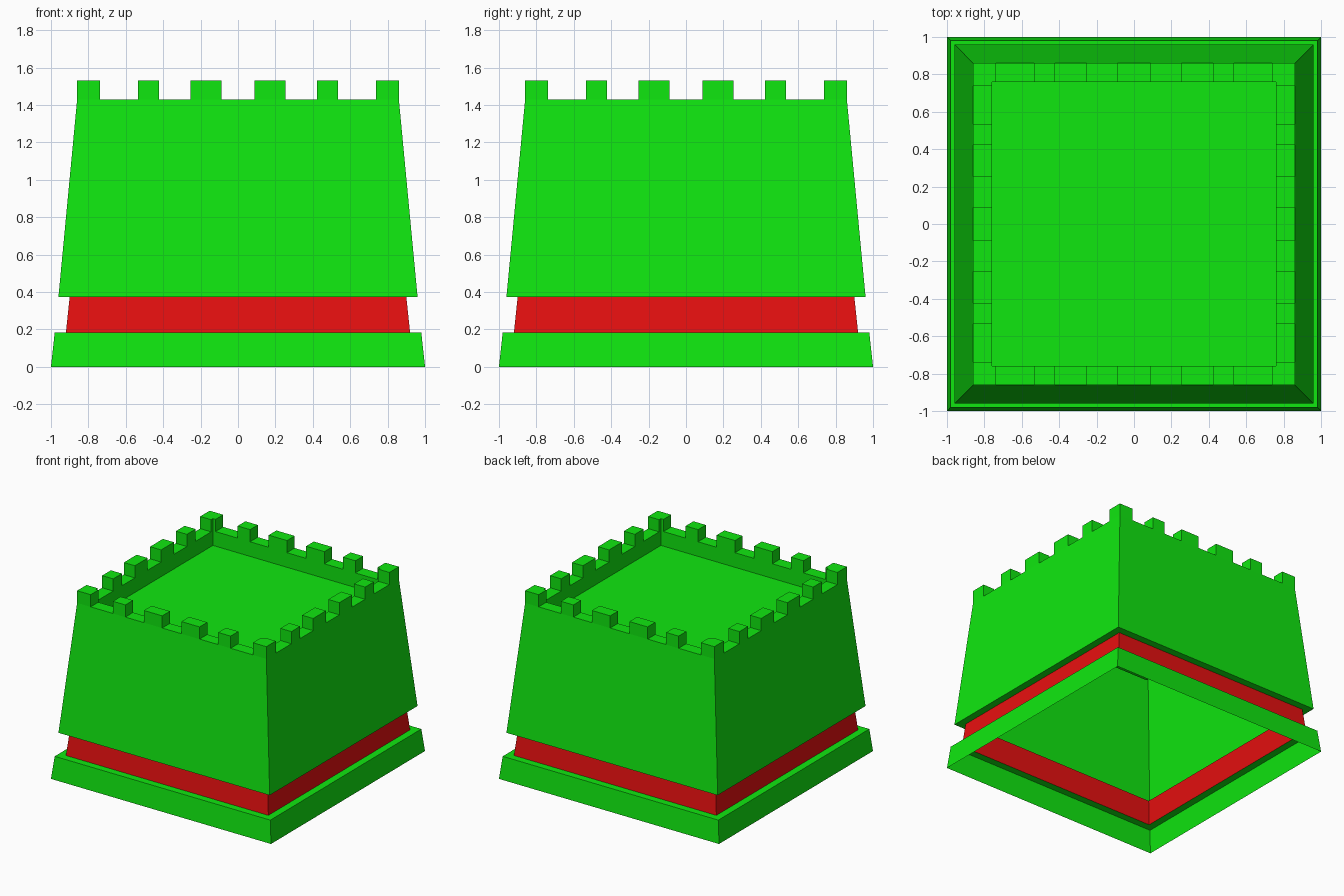
import bpy
import bmesh
from mathutils import Matrix
from math import pi

if "Cube" in bpy.data.objects:
    bpy.data.objects.remove(bpy.data.objects["Cube"])


def material(name, color):
    m = bpy.data.materials.new(name)
    m.diffuse_color = color
    m.use_nodes = True
    m.node_tree.nodes["Principled BSDF"].inputs["Base Color"].default_value = m.diffuse_color
    return m


GREEN = material("green", (0.005, 0.8, 0.005, 1))
RED = material("red", (0.8, 0.005, 0.005, 1))


def finish(name, bm, mat):
    bmesh.ops.remove_doubles(bm, verts=bm.verts, dist=1e-4)
    me = bpy.data.meshes.new(name)
    bm.to_mesh(me)
    bm.free()
    me.materials.append(mat)
    ob = bpy.data.objects.new(name, me)
    bpy.context.collection.objects.link(ob)
    return ob


def quad(bm, *pts):
    bm.faces.new([bm.verts.new(p) for p in pts])


def square_skin(name, profile, mat):
    """Single-skin square shell through (half width, z) profile points."""
    bm = bmesh.new()
    for side in range(4):
        rot = Matrix.Rotation(side * pi / 2, 3, 'Z')
        for (a, z0), (b, z1) in zip(profile, profile[1:]):
            quad(bm, *[rot @ Matrix.Identity(3) @ v for v in map(
                lambda p: Matrix.Translation(p).to_translation(),
                [(-a, -a, z0), (a, -a, z0), (b, -b, z1), (-b, -b, z1)])])
    return finish(name, bm, mat)


OUT, INN = 0.86, 0.76               # parapet outer and inner half widths
FLOOR, RIM, TOP = 1.31, 1.43, 1.53  # roof floor, gap and merlon heights

# Stacked body, open underneath
square_skin("base_skirt", [(1.0, 0), (0.98, 0.183), (0.92, 0.183)], GREEN)
square_skin("red_band", [(0.92, 0.183), (0.90, 0.374)], RED)
square_skin("tower_walls", [(0.90, 0.374), (0.96, 0.374), (OUT, RIM)], GREEN)

# Crenellated parapet: the front run, mitred at both ends, turned to four sides
half = [0.087, 0.253, 0.422, 0.535, 0.737]
cuts = [-OUT] + [-c for c in reversed(half)] + half + [OUT]
bm = bmesh.new()
for i, (a, b) in enumerate(zip(cuts, cuts[1:])):
    h = TOP if i % 2 == 0 else RIM
    ai, bi = max(a, -INN), min(b, INN)
    quad(bm, (a, -OUT, h), (b, -OUT, h), (bi, -INN, h), (ai, -INN, h))
    quad(bm, (bi, -INN, FLOOR), (ai, -INN, FLOOR), (ai, -INN, h), (bi, -INN, h))
    if h == TOP:
        quad(bm, (a, -OUT, RIM), (b, -OUT, RIM), (b, -OUT, h), (a, -OUT, h))
        if i > 0:
            quad(bm, (a, -INN, RIM), (a, -OUT, RIM), (a, -OUT, h), (a, -INN, h))
        if i < len(cuts) - 2:
            quad(bm, (b, -OUT, RIM), (b, -INN, RIM), (b, -INN, h), (b, -OUT, h))
run = bm.faces[:]
for side in range(1, 4):
    new = bmesh.ops.duplicate(bm, geom=run)["geom"]
    bmesh.ops.rotate(bm, matrix=Matrix.Rotation(side * pi / 2, 3, 'Z'),
                     verts=[g for g in new if isinstance(g, bmesh.types.BMVert)])
finish("parapet", bm, GREEN)

# Sunken roof floor
bm = bmesh.new()
quad(bm, (-INN, -INN, FLOOR), (INN, -INN, FLOOR), (INN, INN, FLOOR), (-INN, INN, FLOOR))
finish("roof_floor", bm, GREEN)
